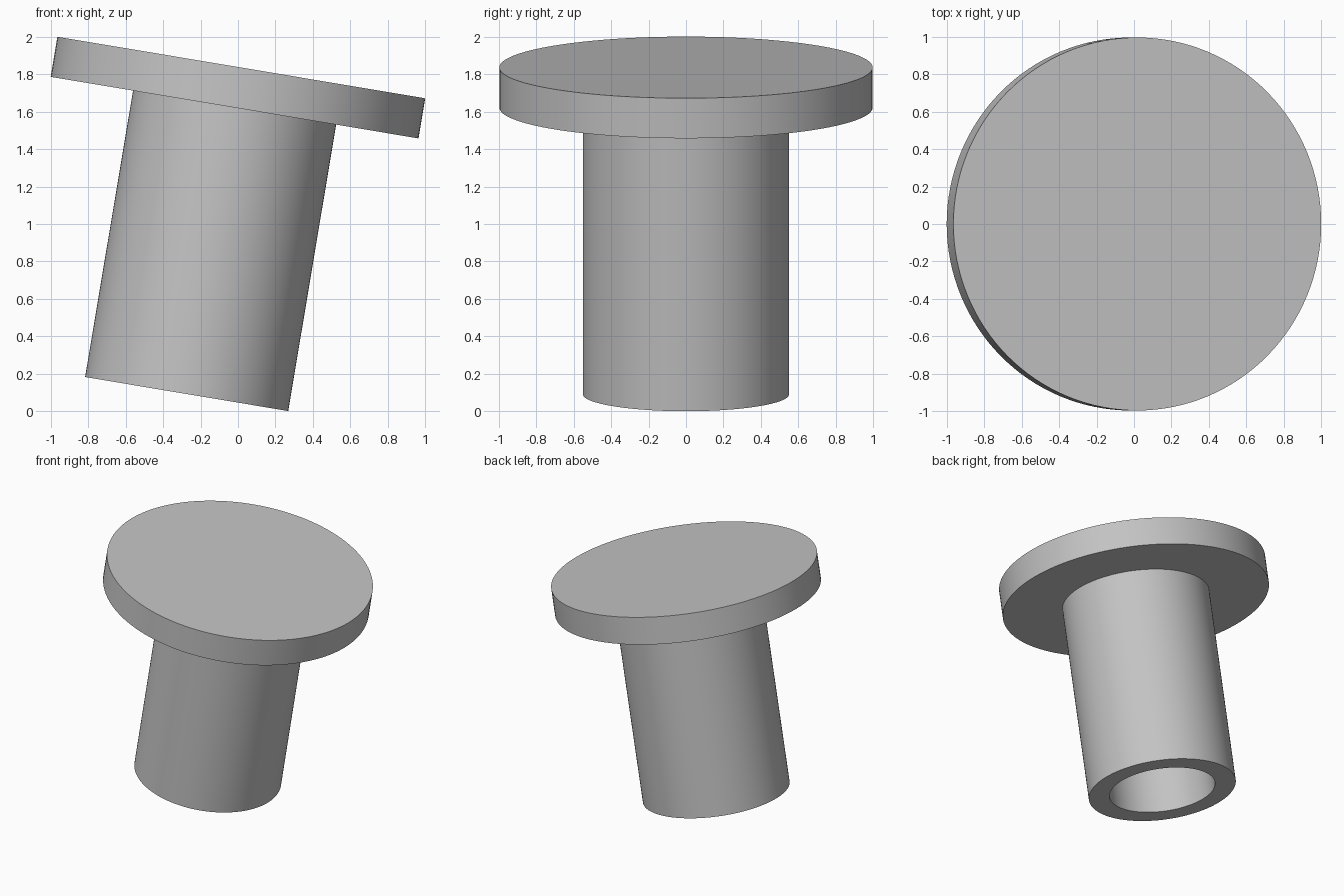
import bpy
import bmesh
from math import cos, sin, pi, radians
from mathutils import Matrix, Vector

cube = bpy.data.objects.get("Cube")
if cube:
    bpy.data.objects.remove(cube, do_unlink=True)

SEGMENTS = 128
TILT = radians(9.5)
HEAD_R, SHAFT_R, BORE_R = 0.996, 0.55, 0.395
HEAD_T, LENGTH = 0.217, 1.768

# Single plain grey
grey = bpy.data.materials.new("plain_grey")
grey.use_nodes = True
colour = (0.55, 0.55, 0.55, 1)
grey.diffuse_color = colour
grey.node_tree.nodes["Principled BSDF"].inputs["Base Color"].default_value = colour

# Half profile from the bore ceiling, out over the shaft, to the head centre
under = LENGTH - HEAD_T
profile = [(BORE_R, under), (BORE_R, 0), (SHAFT_R, 0), (SHAFT_R, under),
           (HEAD_R, under), (HEAD_R, LENGTH)]

# Revolve the profile about its axis and cap both ends
bm = bmesh.new()
rings = []
for radius, z in profile:
    rings.append([bm.verts.new((radius * cos(2 * pi * i / SEGMENTS),
                                radius * sin(2 * pi * i / SEGMENTS), z))
                  for i in range(SEGMENTS)])
for a, b in zip(rings, rings[1:]):
    for i in range(SEGMENTS):
        j = (i + 1) % SEGMENTS
        bm.faces.new((a[i], a[j], b[j], b[i]))
bm.faces.new(rings[-1])
bm.faces.new(rings[0][::-1])
bmesh.ops.recalc_face_normals(bm, faces=bm.faces)

# Lean the axis towards +x, with the lowest rim point on the ground
top = Vector((1 - HEAD_R * cos(TILT), 0, 2 - HEAD_R * sin(TILT)))
bm.transform(Matrix.Translation(top) @ Matrix.Rotation(TILT, 4, "Y")
             @ Matrix.Translation((0, 0, -LENGTH)))

mesh = bpy.data.meshes.new("flanged_bushing")
bm.to_mesh(mesh)
bm.free()
mesh.materials.append(grey)
bushing = bpy.data.objects.new("flanged_bushing", mesh)
bpy.context.collection.objects.link(bushing)

# Smooth walls, crisp rims
bpy.ops.object.select_all(action="DESELECT")
bushing.select_set(True)
bpy.context.view_layer.objects.active = bushing
bpy.ops.object.shade_smooth_by_angle(angle=radians(30))
